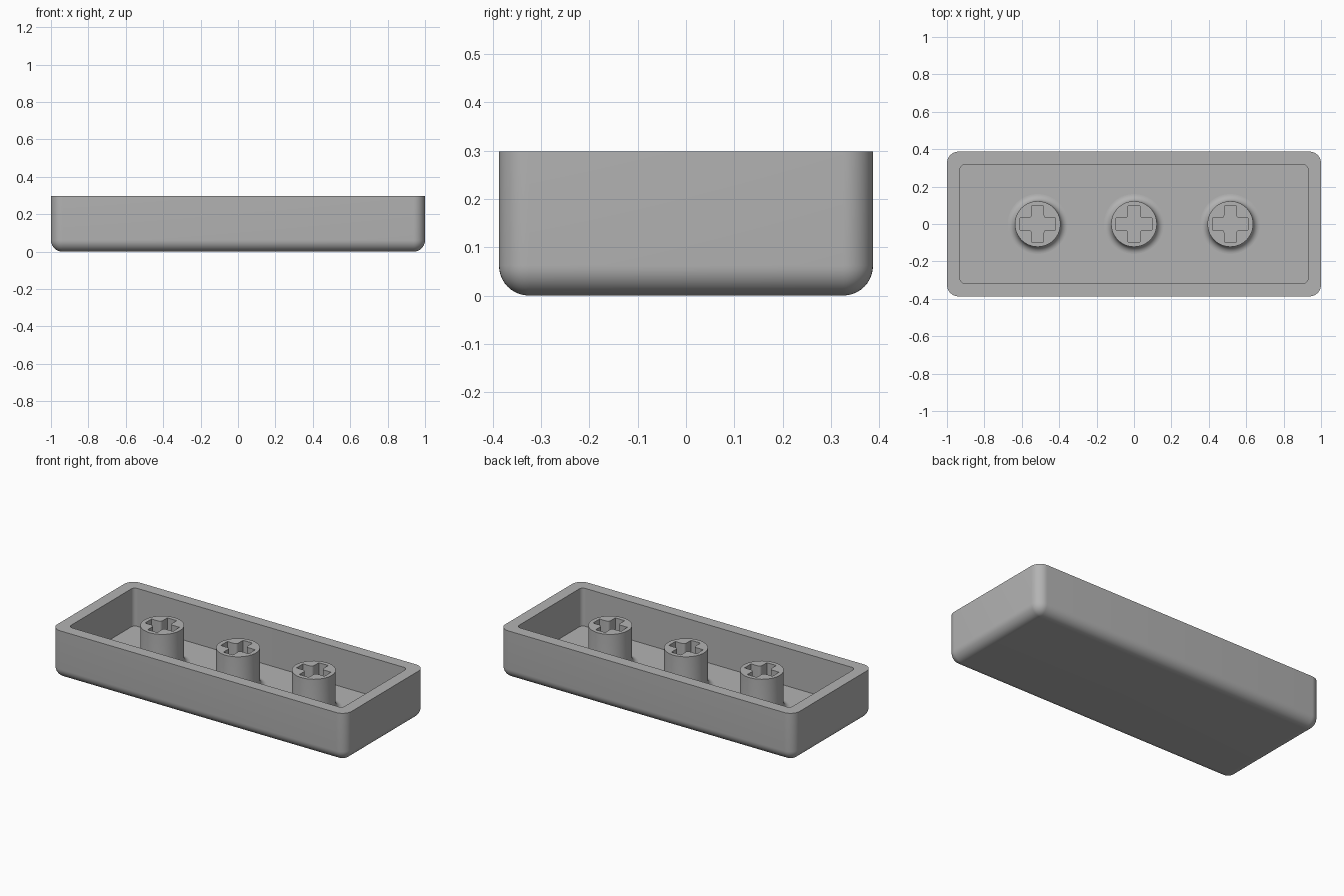
import bpy, bmesh
from math import sin, cos, pi
from mathutils import Vector, Matrix

cube = bpy.data.objects.get("Cube")
if cube:
    bpy.data.objects.remove(cube, do_unlink=True)

HALF_X, HALF_Y, HEIGHT = 1.0, 0.387, 0.298
ROUND, WALL, FLOOR = 0.062, 0.07, 0.065
STEPS = 10

gray = bpy.data.materials.new("plain gray plastic")
gray.use_nodes = True
COLOR = (0.45, 0.45, 0.45, 1)
gray.diffuse_color = COLOR
gray.node_tree.nodes["Principled BSDF"].inputs["Base Color"].default_value = COLOR


def make_object(name, bm):
    bmesh.ops.remove_doubles(bm, verts=bm.verts, dist=1e-5)
    bmesh.ops.recalc_face_normals(bm, faces=bm.faces)
    mesh = bpy.data.meshes.new(name)
    bm.to_mesh(mesh)
    bm.free()
    mesh.materials.append(gray)
    obj = bpy.data.objects.new(name, mesh)
    bpy.context.collection.objects.link(obj)
    return obj


def select(obj):
    bpy.ops.object.select_all(action='DESELECT')
    obj.select_set(True)
    bpy.context.view_layer.objects.active = obj


def skin(rings):
    """Bridge equal rings of points and cap both ends."""
    bm = bmesh.new()
    loops = [[bm.verts.new(p) for p in ring] for ring in rings]
    n = len(loops[0])
    for a, b in zip(loops, loops[1:]):
        for i in range(n):
            j = (i + 1) % n
            bm.faces.new((a[i], a[j], b[j], b[i]))
    bm.faces.new(loops[0])
    bm.faces.new(loops[-1])
    return bm


def rounded_rect(inset, radius, z):
    radius = max(radius, 0.001)
    points = []
    for k, (sx, sy) in enumerate(((1, 1), (-1, 1), (-1, -1), (1, -1))):
        cx = sx * (HALF_X - inset - radius)
        cy = sy * (HALF_Y - inset - radius)
        for i in range(STEPS + 1):
            a = (k + i / STEPS) * pi / 2
            points.append((cx + radius * cos(a), cy + radius * sin(a), z))
    return points


def circle(radius, z, sides=64):
    return [(radius * cos(2 * pi * i / sides), radius * sin(2 * pi * i / sides), z)
            for i in range(sides)]


def cross(z, reach=0.095, half=0.032, r=0.016):
    """Plus outline with rounded inner corners."""
    quarter = [Vector((reach, half, z))]
    for i in range(6):
        a = 1.5 * pi - i / 5 * pi / 2
        quarter.append(Vector((half + r + r * cos(a), half + r + r * sin(a), z)))
    quarter.append(Vector((half, reach, z)))
    return [Matrix.Rotation(k * pi / 2, 3, 'Z') @ p for k in range(4) for p in quarter]


# Open tray: rounded underside, flat rim, straight cavity
rings = []
for i in range(STEPS + 1):
    a = i / STEPS * pi / 2
    inset = ROUND * (1 - sin(a))
    rings.append(rounded_rect(inset, ROUND - inset, ROUND * (1 - cos(a))))
rings += [rounded_rect(0, ROUND, HEIGHT),
          rounded_rect(WALL, 0.025, HEIGHT),
          rounded_rect(WALL, 0.025, FLOOR)]
tray = make_object("tray_shell", skin(rings))
select(tray)
bpy.ops.object.shade_smooth_by_angle(angle=pi / 6)

# Three stems with flared bases and plus-shaped sockets
STEM_R, FLARE = 0.122, 0.038
for name, x in (("right_stem", -0.515), ("middle_stem", 0), ("left_stem", 0.515)):
    rings = []
    for i in range(STEPS + 1):
        a = i / STEPS * pi / 2
        rings.append(circle(STEM_R + FLARE * (1 - sin(a)), FLOOR + FLARE * (1 - cos(a))))
    rings.append(circle(STEM_R, HEIGHT))
    stem = make_object(name, skin(rings))
    cutter = make_object("socket_cutter", skin([cross(FLOOR + 0.005), cross(HEIGHT + 0.1)]))
    cutter.hide_render = True
    cut = stem.modifiers.new("socket", 'BOOLEAN')
    cut.operation = 'DIFFERENCE'
    cut.solver = 'EXACT'
    cut.object = cutter
    select(stem)
    bpy.ops.object.modifier_apply(modifier=cut.name)
    bpy.data.objects.remove(cutter, do_unlink=True)
    bpy.ops.object.shade_smooth_by_angle(angle=pi / 6)
    stem.location.x = x
